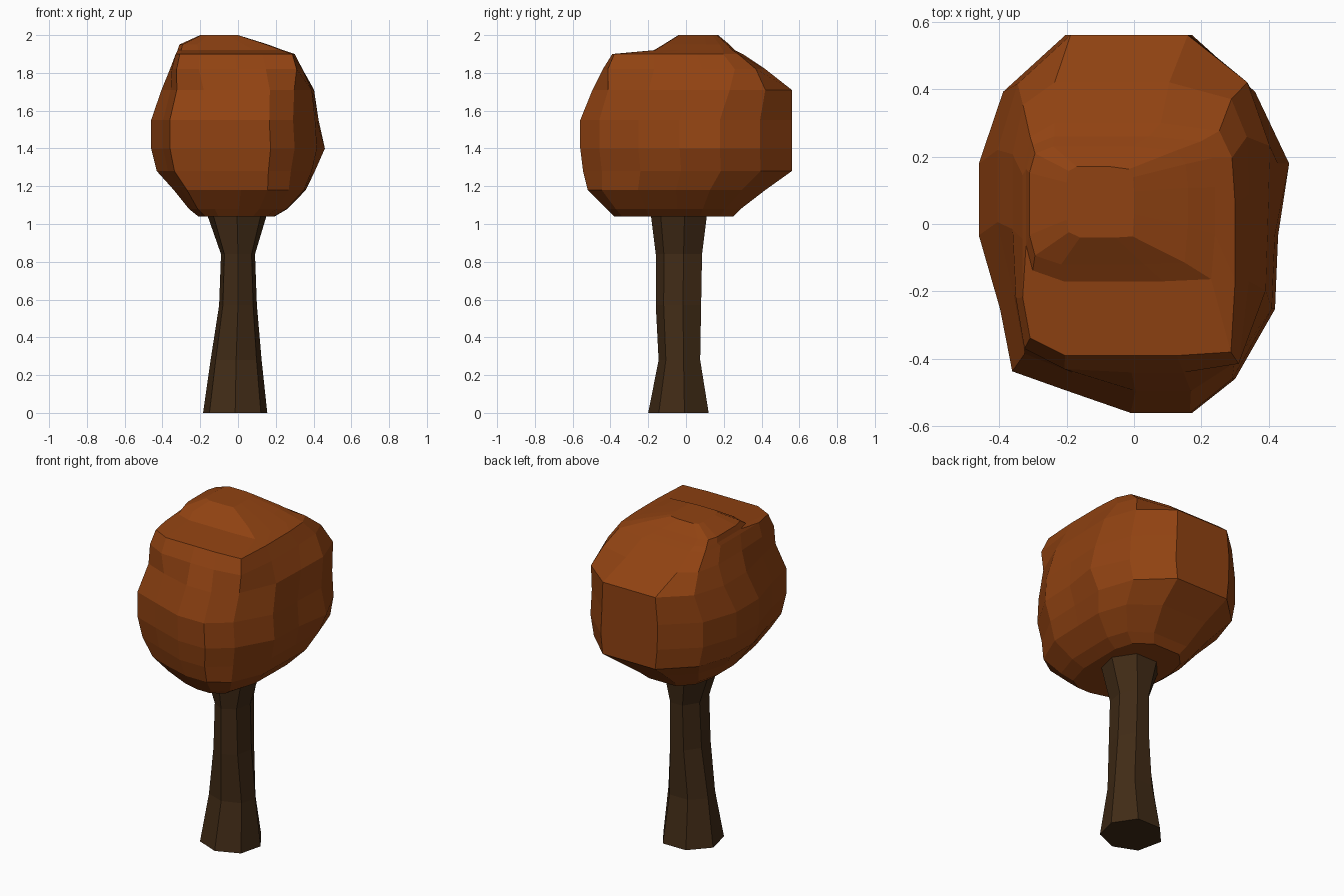
import bpy, bmesh

def material(name, rgb):
    m = bpy.data.materials.new(name)
    m.diffuse_color = (*rgb, 1)
    return m

def loft(name, low, high, rings, mat):
    """Loft from outline low to outline high (both -1..1) through rings of
    (z, x0, x1, y0, y1, blend)."""
    bm = bmesh.new()
    rows = []
    for z, x0, x1, y0, y1, t in rings:
        row = []
        for (a, b), (c, d) in zip(low, high):
            u, v = a + (c - a) * t, b + (d - b) * t
            row.append(bm.verts.new(((x0 + x1) / 2 + u * (x1 - x0) / 2,
                                     (y0 + y1) / 2 + v * (y1 - y0) / 2, z)))
        rows.append(row)
    n = len(low)
    for a, b in zip(rows, rows[1:]):
        for i in range(n):
            j = (i + 1) % n
            bm.faces.new((a[i], a[j], b[j], b[i]))
    bm.faces.new(rows[0])
    bm.faces.new(rows[-1])
    bmesh.ops.recalc_face_normals(bm, faces=bm.faces)
    mesh = bpy.data.meshes.new(name)
    bm.to_mesh(mesh)
    bm.free()
    mesh.materials.append(mat)
    obj = bpy.data.objects.new(name, mesh)
    bpy.context.collection.objects.link(obj)
    return obj

bark = material("bark", (0.052, 0.024, 0.008))
leaf = material("autumn_leaf", (0.28, 0.055, 0.006))

# Flared, slightly crooked trunk, seven sides
trunk_outline = [(0, -1), (0.8, -0.65), (1, 0.2), (0.5, 1),
                 (-0.4, 1), (-1, 0.3), (-0.8, -0.65)]
loft("trunk", trunk_outline, trunk_outline, [
    (0.00, -0.185, 0.155, -0.20, 0.12, 0),
    (0.28, -0.145, 0.125, -0.145, 0.075, 0),
    (0.57, -0.10, 0.10, -0.16, 0.08, 0),
    (0.84, -0.09, 0.09, -0.16, 0.085, 0),
    (1.04, -0.16, 0.15, -0.185, 0.11, 0),
    (1.12, -0.17, 0.16, -0.19, 0.12, 0)], bark)

# Faceted leaf crown: rounded plan below, squarer plan and stepped ridge on top
crown_round = [(-0.43, 1), (0.39, 1), (0.80, 0.7), (0.97, 0.32), (0.95, -0.06),
               (0.93, -0.45), (0.67, -0.82), (0.39, -1), (0, -1),
               (-0.43, -0.88), (-0.78, -0.78), (-0.86, -0.45), (-1, -0.06),
               (-1, 0.32), (-0.84, 0.7)]
crown_square = [(-0.7, 1), (0.3, 1), (0.85, 0.93), (0.97, 0.7), (1, 0.3),
                (1, -0.35), (0.96, -0.97), (0.45, -1), (0, -1),
                (-0.6, -1), (-0.93, -0.85), (-1, -0.5), (-1, 0),
                (-1, 0.55), (-0.93, 0.88)]
crown = loft("crown", crown_round, crown_square, [
    (1.04, -0.21, 0.20, -0.38, 0.25, 0.3),
    (1.08, -0.26, 0.27, -0.42, 0.29, 0.3),
    (1.18, -0.34, 0.37, -0.52, 0.42, 0.15),
    (1.28, -0.43, 0.42, -0.545, 0.56, 0),
    (1.40, -0.46, 0.45, -0.56, 0.56, 0),
    (1.55, -0.46, 0.44, -0.56, 0.56, 0),
    (1.71, -0.405, 0.415, -0.495, 0.56, 0.15),
    (1.82, -0.36, 0.345, -0.44, 0.42, 0.8),
    (1.90, -0.33, 0.30, -0.39, 0.30, 1),
    (1.92, -0.32, 0.24, -0.17, 0.26, 1),
    (1.95, -0.31, 0.16, -0.12, 0.23, 1),
    (2.00, -0.20, 0.00, -0.04, 0.17, 1)], leaf)

# Single leaf tip poking out on the right
for v in crown.data.vertices:
    if abs(v.co.z - 1.40) < 0.01 and v.co.x > 0.42 and v.co.y > 0.1:
        v.co.x = 0.46
